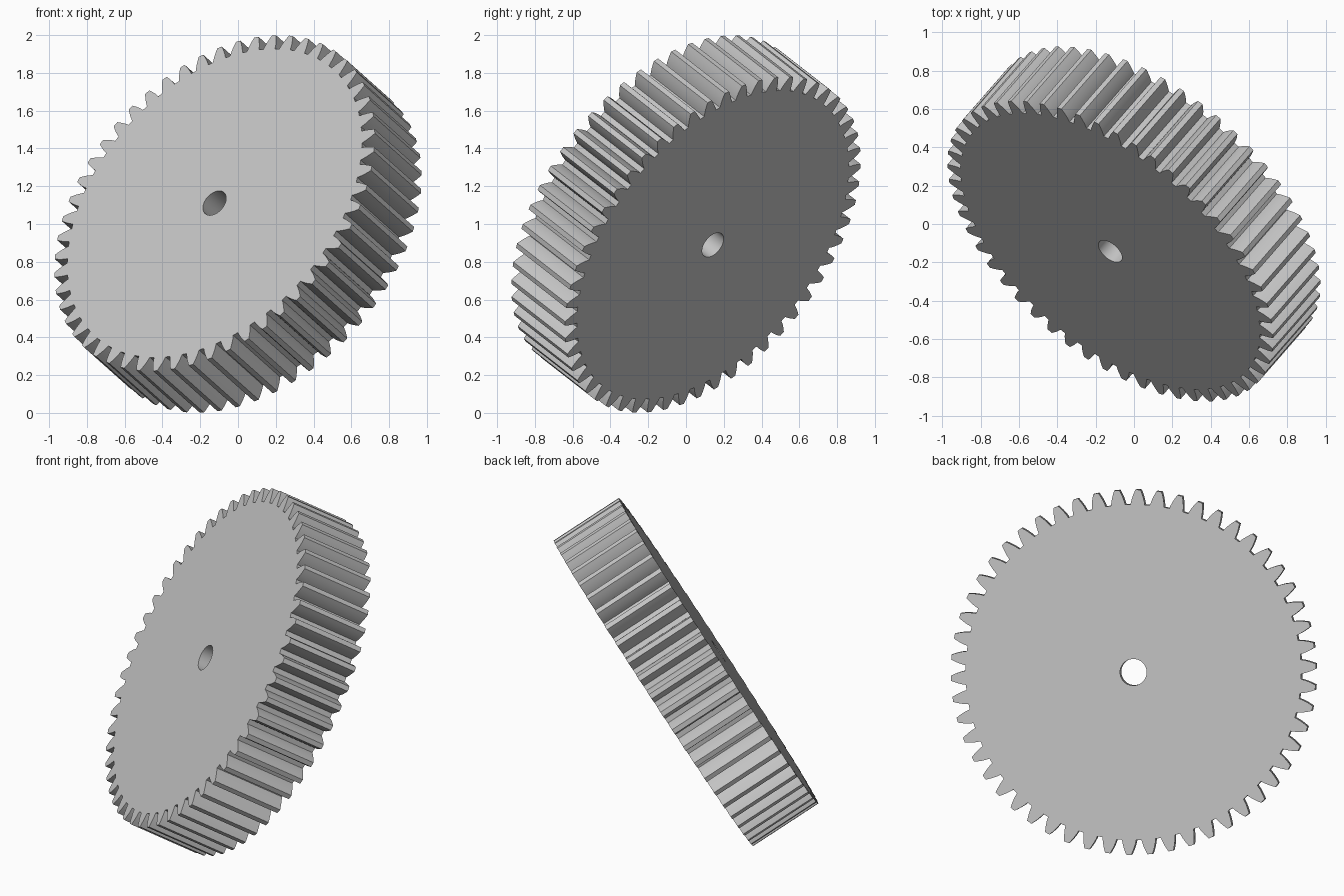
import bpy, bmesh, math
from mathutils import Vector, Matrix

old = bpy.data.objects.get("Cube")
if old:
    bpy.data.objects.remove(old, do_unlink=True)

TEETH = 54
TIP_R, ROOT_R, HOLE_R = 1.03, 0.947, 0.075
HALF_WIDTH = 0.219
FLANK_STEPS = 5
PITCH = 2 * math.pi / TEETH
PITCH_R = TIP_R * TEETH / (TEETH + 2)
PRESSURE = math.radians(20)
BASE_R = PITCH_R * math.cos(PRESSURE)


def involute(angle):
    return math.tan(angle) - angle


def half_angle(r):
    """Half the angular thickness of a tooth at radius r."""
    return PITCH / 4 + involute(PRESSURE) - involute(math.acos(BASE_R / r))


def polar(r, a):
    return r * math.cos(a), r * math.sin(a)


# Involute tooth profile: up one flank, down the other
radii = [ROOT_R + (TIP_R - ROOT_R) * k / FLANK_STEPS for k in range(FLANK_STEPS + 1)]
profile = [(r, -half_angle(r)) for r in radii] + [(r, half_angle(r)) for r in reversed(radii)]
outline = [polar(r, (i + 0.5) * PITCH + a) for i in range(TEETH) for r, a in profile]
hole = [polar(HOLE_R, i * PITCH) for i in range(TEETH)]

bm = bmesh.new()
outer, inner = [], []
for z in (-HALF_WIDTH, HALF_WIDTH):
    outer.append([bm.verts.new((x, y, z)) for x, y in outline])
    inner.append([bm.verts.new((x, y, z)) for x, y in hole])

# Walls of the teeth and of the shaft hole
for low, high in (outer, inner):
    for i in range(len(low)):
        j = (i + 1) % len(low)
        bm.faces.new((low[i], low[j], high[j], high[i]))

# Flat end faces, one sector per tooth
n = len(profile)
for rim, bore in zip(outer, inner):
    for i in range(TEETH):
        sector = [rim[(i * n + k) % len(rim)] for k in range(n + 1)]
        bm.faces.new(sector + [bore[(i + 1) % TEETH], bore[i]])
bmesh.ops.recalc_face_normals(bm, faces=bm.faces)

mesh = bpy.data.meshes.new("spur_gear")
bm.to_mesh(mesh)
bm.free()
gear = bpy.data.objects.new("spur_gear", mesh)
bpy.context.collection.objects.link(gear)

# Material
metal = bpy.data.materials.new("light_grey")
metal.use_nodes = True
colour = (0.55, 0.55, 0.55, 1)
metal.diffuse_color = colour
metal.node_tree.nodes["Principled BSDF"].inputs["Base Color"].default_value = colour
mesh.materials.append(metal)

# Tilt the gear axis and set the tooth phase
axis = Vector((0.567, 0.65, -0.506)).normalized()
gap = Vector((0.35, 0.366, 0.862))
gap = (gap - axis * gap.dot(axis)).normalized()
rotation = Matrix((gap, axis.cross(gap), axis)).transposed().to_4x4()
mesh.transform(Matrix.Translation((0, 0, 1)) @ rotation)

bpy.ops.object.select_all(action="DESELECT")
gear.select_set(True)
bpy.context.view_layer.objects.active = gear
bpy.ops.object.shade_smooth_by_angle(angle=math.radians(25))
